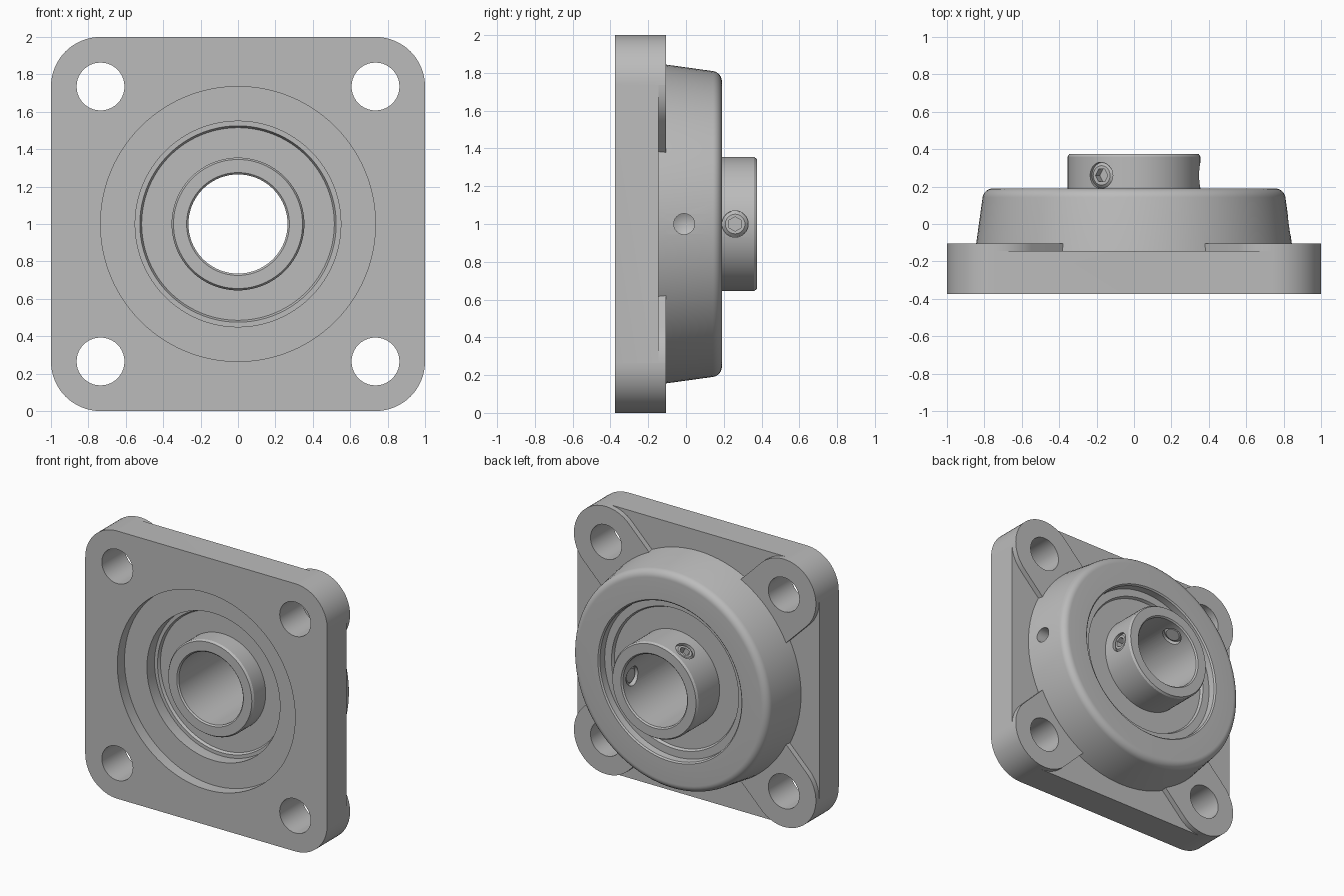
import bpy, bmesh
from math import sin, cos, pi, radians
from mathutils import Matrix, Vector

cube = bpy.data.objects.get("Cube")
if cube:
    bpy.data.objects.remove(cube, do_unlink=True)

grey = bpy.data.materials.new("machined_grey")
grey.use_nodes = True
colour = (0.5, 0.5, 0.5, 1)
grey.diffuse_color = colour
grey.node_tree.nodes["Principled BSDF"].inputs["Base Color"].default_value = colour

CENTRE = Matrix.Translation((0, 0, 1))
# The shaft axis: local z becomes world y
SHAFT = CENTRE @ Matrix(((1, 0, 0, 0), (0, 0, 1, 0), (0, 1, 0, 0), (0, 0, 0, 1)))


def radial(angle, y):
    """Frame whose z axis points outward from the shaft at the given angle."""
    return CENTRE @ Matrix.Translation((0, y, 0)) @ Matrix.Rotation(-angle, 4, 'Y') @ Matrix.Rotation(pi / 2, 4, 'Y')


def finish(name, bm, frame):
    bmesh.ops.transform(bm, matrix=frame, verts=bm.verts)
    bmesh.ops.recalc_face_normals(bm, faces=bm.faces)
    mesh = bpy.data.meshes.new(name)
    bm.to_mesh(mesh)
    bm.free()
    mesh.materials.append(grey)
    obj = bpy.data.objects.new(name, mesh)
    bpy.context.collection.objects.link(obj)
    return obj


def lathe(name, profile, frame=SHAFT, segments=96):
    """Revolve a closed (radius, height) outline about local z."""
    bm = bmesh.new()
    verts = [bm.verts.new((r, 0, h)) for r, h in profile]
    edges = [bm.edges.new((verts[i - 1], verts[i])) for i in range(len(verts))]
    bmesh.ops.spin(bm, geom=verts + edges, cent=(0, 0, 0), axis=(0, 0, 1),
                   angle=2 * pi, steps=segments, use_merge=True)
    bmesh.ops.remove_doubles(bm, verts=bm.verts, dist=0.0001)
    return finish(name, bm, frame)


def prism(name, outline, low, high, frame=SHAFT):
    """Extrude a flat outline between two heights."""
    bm = bmesh.new()
    face = bm.faces.new([bm.verts.new((x, y, low)) for x, y in outline])
    top = bmesh.ops.extrude_face_region(bm, geom=[face])["geom"]
    moved = [v for v in top if isinstance(v, bmesh.types.BMVert)]
    bmesh.ops.translate(bm, vec=(0, 0, high - low), verts=moved)
    return finish(name, bm, frame)


def arc(cx, cy, r, start, end, steps):
    angles = [radians(start + (end - start) * i / steps) for i in range(steps + 1)]
    return [(cx + r * cos(a), cy + r * sin(a)) for a in angles]


def disc(cx, cy, r, sides):
    return arc(cx, cy, r, 0, 360, sides)[:-1]


def cut(obj, cutter):
    """Subtract the cutter, then discard it."""
    mod = obj.modifiers.new("cut", 'BOOLEAN')
    mod.operation, mod.solver, mod.object = 'DIFFERENCE', 'EXACT', cutter
    bpy.context.view_layer.objects.active = obj
    bpy.ops.object.modifier_apply(modifier=mod.name)
    bpy.data.objects.remove(cutter, do_unlink=True)


# Main dimensions
BOLT, CORNER, FRONT, PAD, FLOOR = 0.735, 0.265, -0.375, -0.105, -0.145

# Flange plate with rounded corners
outline = []
for i, (sx, sy) in enumerate([(1, 1), (-1, 1), (-1, -1), (1, -1)]):
    outline += arc(sx * BOLT, sy * BOLT, CORNER, 90 * i, 90 * i + 90, 16)
plate = prism("flange_plate", outline, FRONT, PAD)
cut(plate, prism("centre_cutter", disc(0, 0, BOLT, 96), -1, 1))

# Bolt holes
for sx in (-1, 1):
    for sy in (-1, 1):
        cut(plate, prism("bolt_cutter", disc(sx * BOLT, sy * BOLT, 0.128, 40), -1, 1))

# Lowered floor along each side, leaving raised pads at the corners
half = [(BOLT, 1.2)] + arc(BOLT, BOLT, CORNER, 90, 135, 8) + [(0.3, 0.675)]
side = half + [(-x, y) for x, y in reversed(half)]
for i in range(4):
    turn = Matrix.Rotation(i * pi / 2, 4, 'Z')
    cut(plate, prism("floor_cutter", side, FLOOR, 0.1, SHAFT @ turn))

# Domed housing with a rounded shoulder
shoulder = arc(0.755, 0.135, 0.055, 8, 90, 8)
housing = lathe("bearing_housing", [(0.55, -0.29), (0.8, -0.29), (0.8, -0.2), (0.85, -0.15)]
                + shoulder + [(0.595, 0.19), (0.585, 0.18), (0.575, 0.05), (0.55, -0.1)])

# Grease hole in the side of the housing
cut(housing, lathe("grease_cutter", [(0, 0.64), (0.055, 0.67), (0.055, 0.9), (0, 0.9)],
                   radial(0, -0.01), 32))

# Bearing outer ring with a sunken seal on both sides
lathe("outer_ring_and_seal", [(0.34, -0.18), (0.515, -0.18), (0.525, -0.2), (0.6, -0.2),
                              (0.6, 0.13), (0.525, 0.13), (0.515, 0.11), (0.34, 0.11)])

# Inner ring with chamfered ends
hub = lathe("inner_ring", [(0.265, -0.32), (0.275, -0.33), (0.345, -0.33), (0.355, -0.315),
                           (0.355, 0.36), (0.345, 0.375), (0.275, 0.375), (0.265, 0.365)])

# Two set screws with hexagon sockets
for angle in (0, radians(120)):
    frame = radial(angle, 0.26)
    cut(hub, prism("screw_cutter", disc(0, 0, 0.07, 32), 0.15, 0.5, frame))
    screw = lathe("set_screw", [(0, 0.275), (0.05, 0.275), (0.0695, 0.29), (0.0695, 0.33),
                                (0.052, 0.346), (0, 0.346)], frame, 32)
    cut(screw, prism("socket_cutter", disc(0, 0, 0.038, 6), 0.3, 0.5, frame))

# Smooth the round surfaces and keep machined edges crisp
bpy.ops.object.select_all(action='DESELECT')
for obj in bpy.context.scene.objects:
    if obj.type == 'MESH':
        obj.select_set(True)
bpy.context.view_layer.objects.active = plate
bpy.ops.object.shade_smooth_by_angle(angle=radians(30))
